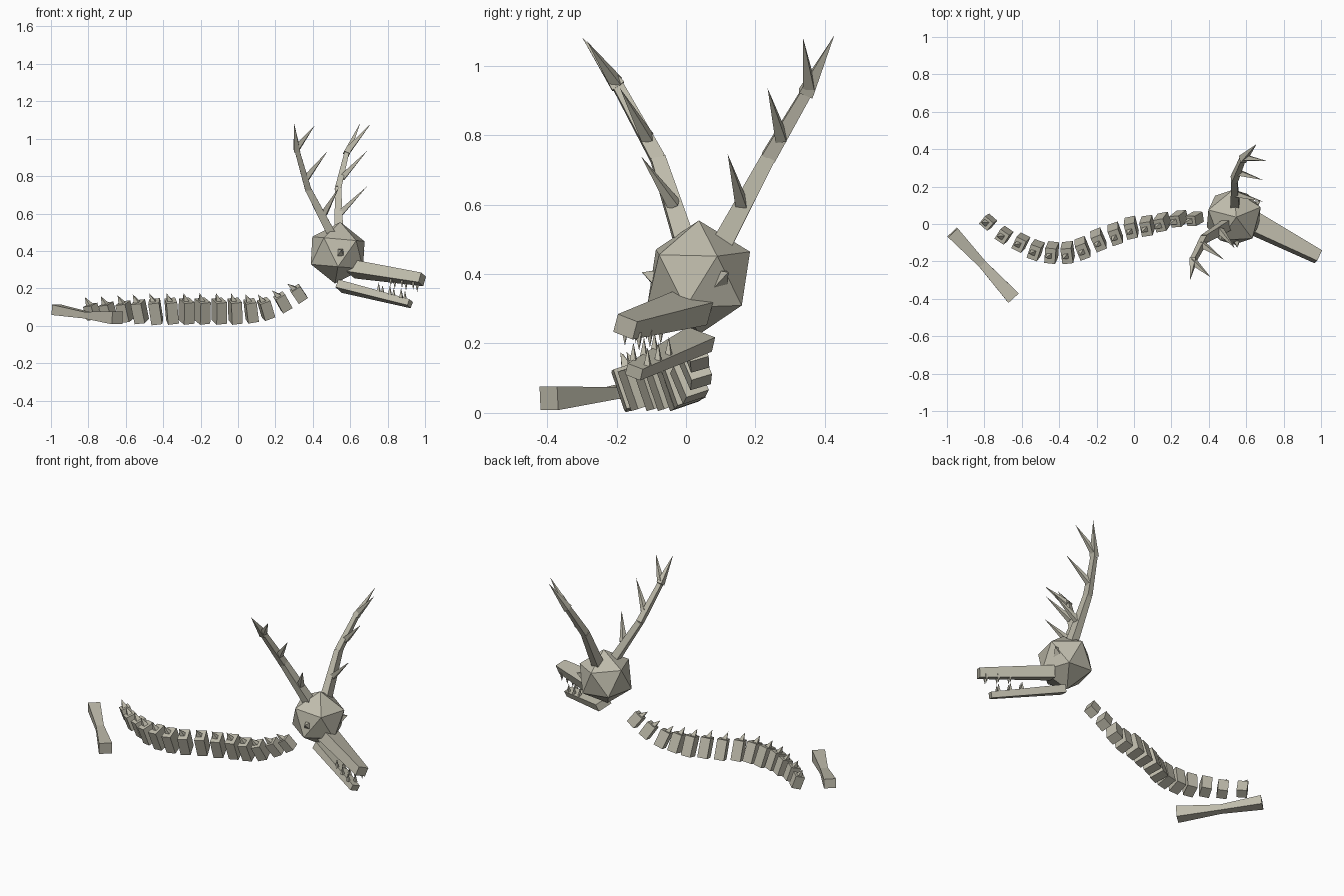
import bpy, bmesh, math
from mathutils import Vector, Matrix

old = bpy.data.objects.get("Cube")
if old:
    bpy.data.objects.remove(old)

bone_mat = bpy.data.materials.new("bone beige")
bone_mat.use_nodes = True
BEIGE = (0.52, 0.50, 0.41, 1)
bone_mat.diffuse_color = BEIGE
bone_mat.node_tree.nodes["Principled BSDF"].inputs["Base Color"].default_value = BEIGE


def finish(name, bm):
    bmesh.ops.recalc_face_normals(bm, faces=bm.faces)
    mesh = bpy.data.meshes.new(name)
    bm.to_mesh(mesh)
    bm.free()
    mesh.materials.append(bone_mat)
    ob = bpy.data.objects.new(name, mesh)
    bpy.context.collection.objects.link(ob)
    return ob


def loft(bm, sections, up=(0, 0, 1), roll=0):
    """Four-sided beam through (point, width, height) sections; zero width makes a tip."""
    pts = [Vector(s[0]) for s in sections]
    rings = []
    for i, (p, w, h) in enumerate(sections):
        d = (pts[min(i + 1, len(pts) - 1)] - pts[max(i - 1, 0)]).normalized()
        side = d.cross(Vector(up)).normalized()
        side = Matrix.Rotation(math.radians(roll), 3, d) @ side
        top = side.cross(d)
        if w == 0:
            rings.append([bm.verts.new(pts[i])])
        else:
            rings.append([bm.verts.new(pts[i] + side * a * w / 2 + top * b * h / 2)
                          for a, b in ((1, 1), (-1, 1), (-1, -1), (1, -1))])
    for lo, hi in zip(rings, rings[1:]):
        for k in range(4):
            n = (k + 1) % 4
            if len(hi) == 1:
                bm.faces.new((lo[k], lo[n], hi[0]))
            else:
                bm.faces.new((lo[k], lo[n], hi[n], hi[k]))
    for ring in (rings[0], rings[-1]):
        if len(ring) == 4:
            bm.faces.new(ring)


def spike(bm, base, tip, size):
    loft(bm, [(base, size, size), (tip, 0, 0)], up=(0.3, 1, 0.2))


# Skull
bm = bmesh.new()
bmesh.ops.create_icosphere(
    bm, subdivisions=1, radius=0.165,
    matrix=Matrix.Translation((0.533, 0.037, 0.39))
    @ Matrix.Rotation(math.radians(5), 4, 'Y') @ Matrix.Rotation(math.radians(21), 4, 'Z'))
finish("skull", bm)

# Eyes: little pyramids on either side of the muzzle line
for name, ang in (("right_eye", -84), ("left_eye", 31)):
    a = math.radians(ang)
    out = Vector((math.cos(a), math.sin(a), 0))
    c = Vector((0.535, 0.037, 0.385))
    bm = bmesh.new()
    loft(bm, [(c + out * 0.11, 0.05, 0.06), (c + out * 0.165 + Vector((0, 0, 0.02)), 0, 0)])
    finish(name, bm)

# Jaws with teeth along both edges
jaws = (
    ("upper_jaw", (0.61, 0.02, 0.305), (0.985, -0.175, 0.248), (0.115, 0.07), (0.065, 0.055), -1),
    ("lower_jaw", (0.545, 0.04, 0.212), (0.92, -0.15, 0.118), (0.09, 0.045), (0.05, 0.035), 1),
)
for name, root, end, size_a, size_b, way in jaws:
    bm = bmesh.new()
    loft(bm, [(root, *size_a), (end, *size_b)], roll=-20)
    finish(name, bm)
    root, end = Vector(root), Vector(end)
    d = (end - root).normalized()
    side = Vector((-d.y, d.x, -0.3)).normalized()
    bm = bmesh.new()
    for t in (0.58, 0.74, 0.9):
        for s in (-1, 1):
            p = root.lerp(end, t) + side * s * 0.024 + Vector((0, 0, way * 0.015))
            spike(bm, p, p + Vector((0, 0, way * 0.053)), 0.018)
    finish(name.replace("jaw", "teeth"), bm)

# Antlers: three tapering joints each, with three tines
antlers = {
    "right_antler": (
        [(0.505, 0, 0.48), (0.375, -0.08, 0.73), (0.315, -0.195, 0.94), (0.30, -0.30, 1.083)],
        [((0.46, -0.035, 0.60), (0.54, -0.13, 0.74)),
         ((0.365, -0.11, 0.79), (0.48, -0.19, 0.935)),
         ((0.315, -0.20, 0.95), (0.41, -0.285, 1.07))]),
    "left_antler": (
        [(0.54, 0.105, 0.49), (0.535, 0.237, 0.735), (0.58, 0.345, 0.92), (0.655, 0.427, 1.087)],
        [((0.545, 0.16, 0.60), (0.69, 0.12, 0.745)),
         ((0.555, 0.275, 0.79), (0.69, 0.235, 0.935)),
         ((0.59, 0.355, 0.94), (0.71, 0.337, 1.08))]),
}
for name, (path, tines) in antlers.items():
    bm = bmesh.new()
    widths = [(0.058, 0.042), (0.042, 0.032), (0.042, 0)]
    for (w0, w1), a, b in zip(widths, path, path[1:]):
        loft(bm, [(a, w0 * 0.8, w0), (b, w1 * 0.8, w1)], up=(0, 1, 0))
    for base, tip in tines:
        spike(bm, base, tip, 0.032)
    finish(name, bm)

# Spine: rolled blocks following a curved path, each with a spur on top
spine = [(-.78, .01, .075), (-.695, -.06, .075), (-.605, -.10, .075), (-.525, -.14, .075),
         (-.44, -.153, .075), (-.355, -.153, .078), (-.275, -.13, .078), (-.19, -.085, .078),
         (-.10, -.053, .078), (-.015, -.02, .078), (.07, -.01, .08), (.15, .01, .09),
         (.24, .028, .125), (.325, .028, .17)]
for i, point in enumerate(spine):
    p = Vector(point)
    d = (Vector(spine[min(i + 1, len(spine) - 1)]) - Vector(spine[max(i - 1, 0)])).normalized()
    across = Vector((0, 0, 1)).cross(d).normalized()
    rot = Matrix((d, across, d.cross(across))).transposed().to_4x4()
    frame = (Matrix.Translation(p) @ rot @ Matrix.Rotation(math.radians(18), 4, 'X')
             @ Matrix.Rotation(math.radians(-6), 4, 'Y'))
    near_end = min(i, len(spine) - 1 - i)
    grow = min(1, 0.65 + 0.09 * near_end)
    height = 0.12 * grow
    bm = bmesh.new()
    bmesh.ops.create_cube(bm, size=1,
                          matrix=frame @ Matrix.Diagonal((0.058, 0.085 * grow, height, 1)))
    loft(bm, [(frame @ Vector((-0.005, 0, height * 0.45)), 0.03, 0.03),
              (frame @ Vector((-0.02, 0, height * 0.5 + 0.045)), 0, 0)], up=d)
    finish(f"vertebra_{i + 1}", bm)

# Loose limb bone, pinched in the middle
bm = bmesh.new()
loft(bm, [((-0.97, -0.045, 0.085), 0.07, 0.055), ((-0.81, -0.215, 0.057), 0.045, 0.035),
          ((-0.645, -0.395, 0.042), 0.075, 0.068)])
finish("limb_bone", bm)
